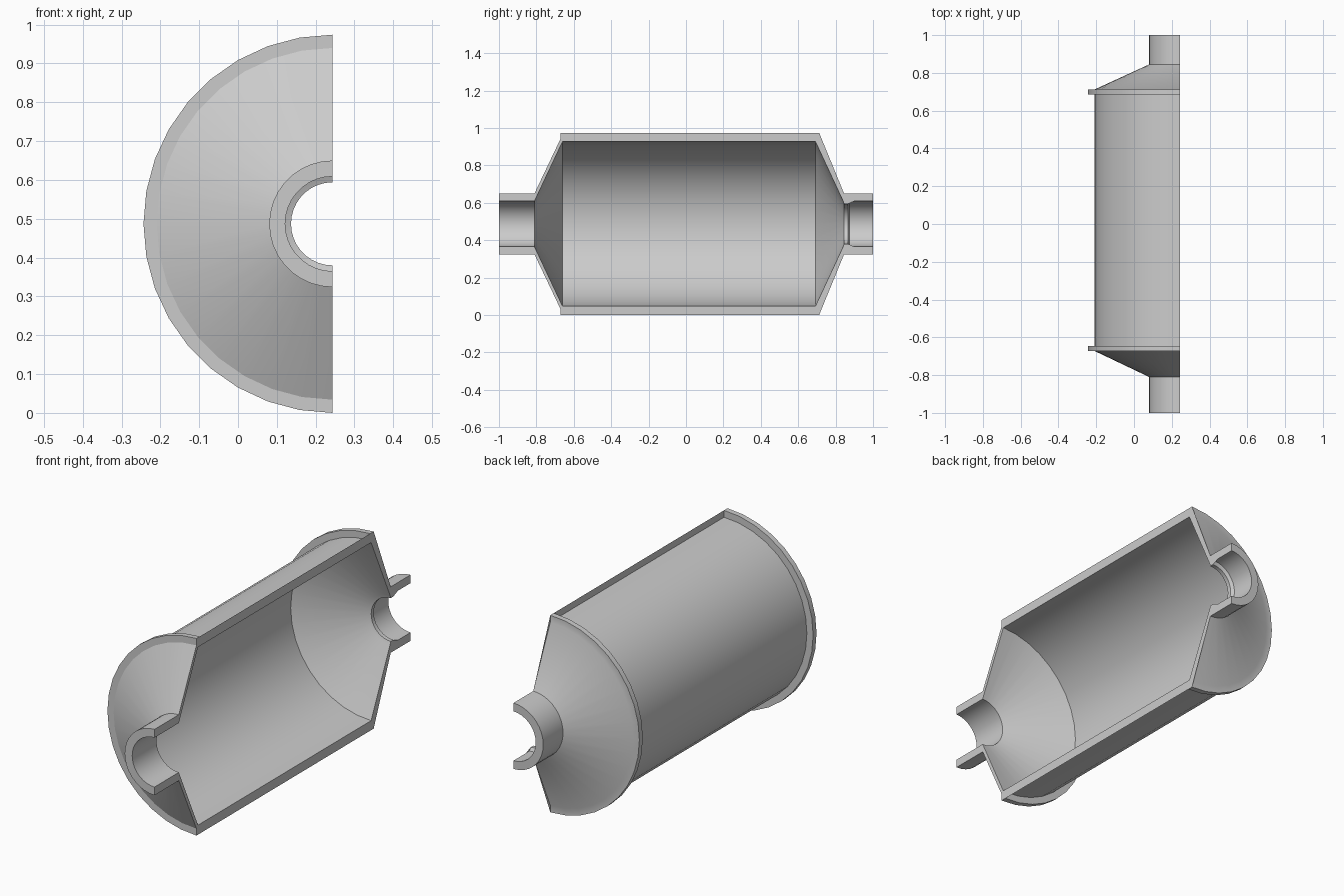
import bpy, bmesh
from math import sin, cos, pi, radians

if "Cube" in bpy.data.objects:
    bpy.data.objects.remove(bpy.data.objects["Cube"])

AXIS_X, AXIS_Z = 0.2435, 0.487   # revolve axis runs along y, on the cut plane
STEPS = 18                       # segments over the half turn

# Outer wall (y, radius): pipe, cone, flange, shell, flange, cone, pipe
outer = [(-1.0, 0.163), (-0.81, 0.163), (-0.672, 0.453), (-0.672, 0.487),
         (-0.645, 0.487), (-0.645, 0.453), (0.685, 0.453), (0.685, 0.487),
         (0.712, 0.487), (0.712, 0.453), (0.845, 0.163), (1.0, 0.163)]

# Inner wall (y, radius): pipe bore with retaining lip, cones, main bore, pipe bore
inner = [(1.0, 0.122), (0.875, 0.122), (0.865, 0.107), (0.845, 0.107),
         (0.84, 0.122), (0.692, 0.44), (-0.66, 0.44), (-0.81, 0.122),
         (-1.0, 0.122)]


def half_lathe(name, profile):
    """Revolve a closed profile half a turn and cap both cut ends."""
    bm = bmesh.new()
    rings = []
    for i in range(STEPS + 1):
        a = pi * i / STEPS
        rings.append([bm.verts.new((AXIS_X - r * sin(a), y, AXIS_Z + r * cos(a)))
                      for y, r in profile])
    n = len(profile)
    for a, b in zip(rings, rings[1:]):
        for j in range(n):
            k = (j + 1) % n
            bm.faces.new((a[j], a[k], b[k], b[j]))
    caps = [bm.faces.new(rings[0]), bm.faces.new(rings[-1])]
    bmesh.ops.triangulate(bm, faces=caps)
    bmesh.ops.recalc_face_normals(bm, faces=bm.faces)
    mesh = bpy.data.meshes.new(name)
    bm.to_mesh(mesh)
    bm.free()
    obj = bpy.data.objects.new(name, mesh)
    bpy.context.collection.objects.link(obj)
    bpy.context.view_layer.objects.active = obj
    obj.select_set(True)
    bpy.ops.object.shade_smooth_by_angle(angle=radians(25))
    return obj


# Sectioned canister: one continuous wall, cut along its axis
half_lathe("canister_half_section", outer + inner)
